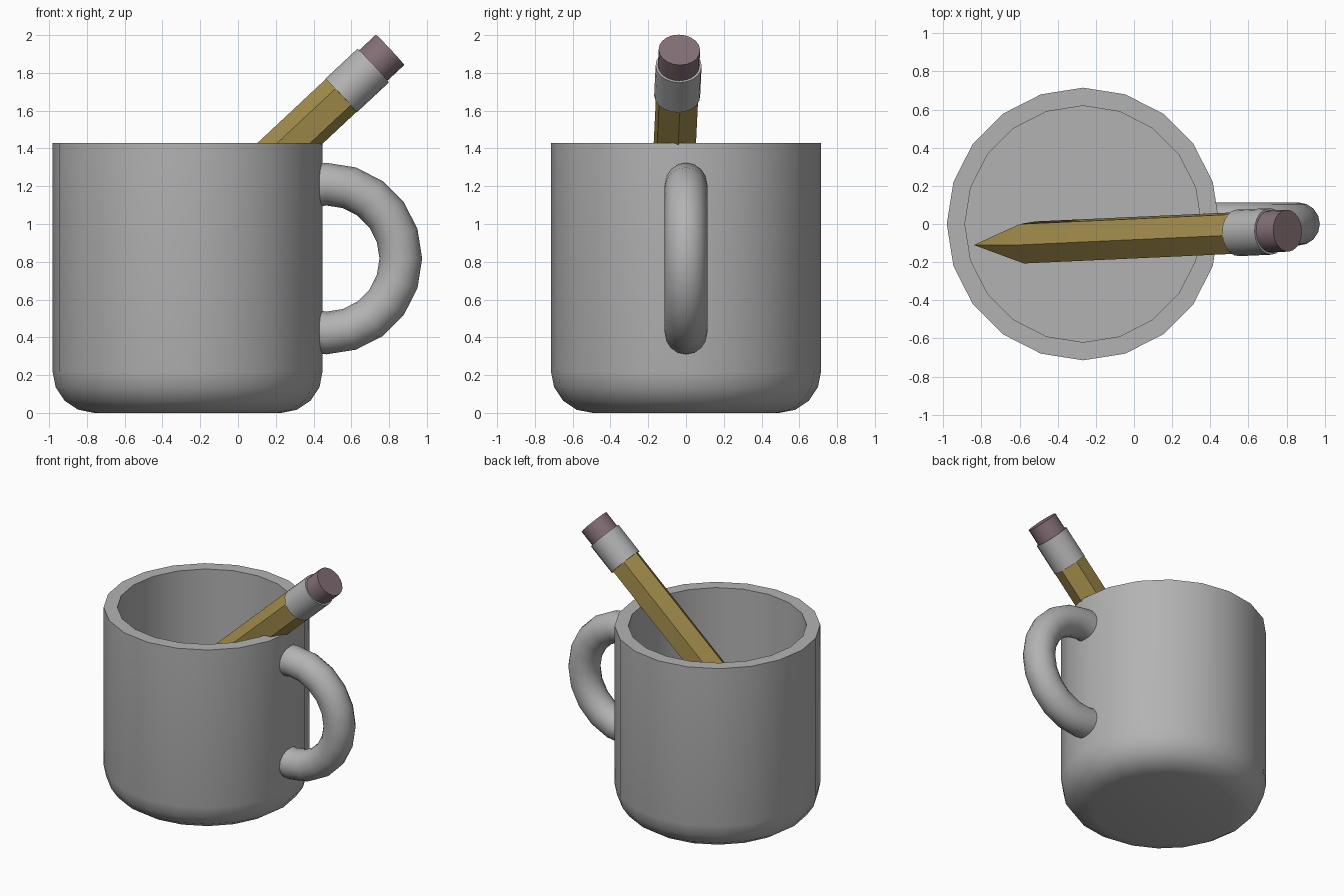
import bpy, bmesh
from math import sin, cos, pi, radians
from mathutils import Vector, Matrix

cube = bpy.data.objects.get("Cube")
if cube:
    bpy.data.objects.remove(cube, do_unlink=True)


def material(name, rgb):
    m = bpy.data.materials.new(name)
    m.use_nodes = True
    m.diffuse_color = (*rgb, 1)
    m.node_tree.nodes["Principled BSDF"].inputs["Base Color"].default_value = (*rgb, 1)
    return m


grey = material("grey", (0.45, 0.45, 0.45))
yellow = material("pencil_yellow", (0.36, 0.26, 0.07))
pink = material("eraser_pink", (0.23, 0.16, 0.18))


def loft(name, rings, mat, matrix=Matrix()):
    """Skin a list of equal-length point rings and cap both ends."""
    bm = bmesh.new()
    loops = [[bm.verts.new(matrix @ Vector(p)) for p in ring] for ring in rings]
    n = len(loops[0])
    for a, b in zip(loops, loops[1:]):
        for i in range(n):
            j = (i + 1) % n
            bm.faces.new((a[i], a[j], b[j], b[i]))
    bm.faces.new(loops[0])
    bm.faces.new(loops[-1])
    bmesh.ops.remove_doubles(bm, verts=bm.verts, dist=0.0002)
    bmesh.ops.recalc_face_normals(bm, faces=bm.faces)
    mesh = bpy.data.meshes.new(name)
    bm.to_mesh(mesh)
    bm.free()
    mesh.materials.append(mat)
    obj = bpy.data.objects.new(name, mesh)
    bpy.context.collection.objects.link(obj)
    bpy.ops.object.select_all(action='DESELECT')
    obj.select_set(True)
    bpy.context.view_layer.objects.active = obj
    bpy.ops.object.shade_smooth_by_angle(angle=radians(32))
    return obj


def lathe(name, profile, sides, mat, matrix=Matrix(), phase=0.0):
    """Revolve (radius, height) points around the local z axis."""
    angles = [phase + 2 * pi * i / sides for i in range(sides)]
    rings = [[(r * cos(a), r * sin(a), h) for a in angles] for r, h in profile]
    return loft(name, rings, mat, matrix)


# Mug: rounded foot, straight outer wall, flat rim and hollow inside
MUG_X, RADIUS, INNER, RIM, FLOOR, ROUND = -0.267, 0.715, 0.62, 1.43, 0.3, 0.22
foot = [(RADIUS - ROUND + ROUND * sin(a), ROUND - ROUND * cos(a))
        for a in (pi / 2 * i / 4 for i in range(5))]
lathe("mug", foot + [(RADIUS, RIM), (INNER, RIM), (INNER, FLOOR)], 20, grey,
      Matrix.Translation((MUG_X, 0, 0)))

# Handle: half ring whose ends sink into the mug wall
HX, HZ, RING, TUBE = 0.468, 0.817, 0.394, 0.113


def handle_ring(x, z, angle):
    ring = []
    for i in range(16):
        t = 2 * pi * i / 16
        r = TUBE * cos(t)
        ring.append((x + r * cos(angle), TUBE * sin(t), z + r * sin(angle)))
    return ring


arc = [pi / 2 - pi * i / 10 for i in range(11)]
rings = [handle_ring(HX + RING * cos(a), HZ + RING * sin(a), a) for a in arc]
rings.insert(0, handle_ring(0.39, HZ + RING - 0.012, pi / 2))
rings.append(handle_ring(0.39, HZ - RING + 0.012, -pi / 2))
loft("mug_handle", rings, grey)

# Pencil frame: z runs from the point to the eraser, x is the upper side
tip = Vector((-0.84, -0.11, 0.385))
end = Vector((0.805, -0.035, 1.922))
axis = (end - tip).normalized()
up = (Vector((0, 0, 1)) - axis * axis.z).normalized()
frame = Matrix.Translation(tip) @ Matrix((up, axis.cross(up), axis)).transposed().to_4x4()
length = (end - tip).length

# Six-sided body with point, metal band and eraser
lathe("pencil_body", [(0, 0), (0.12, 0.4), (0.12, 1.95)], 6, yellow, frame, radians(5))
lathe("pencil_band", [(0.122, 1.897), (0.122, 2.13)], 20, grey, frame)
lathe("pencil_eraser", [(0.11, 2.1), (0.11, length)], 20, pink, frame)
